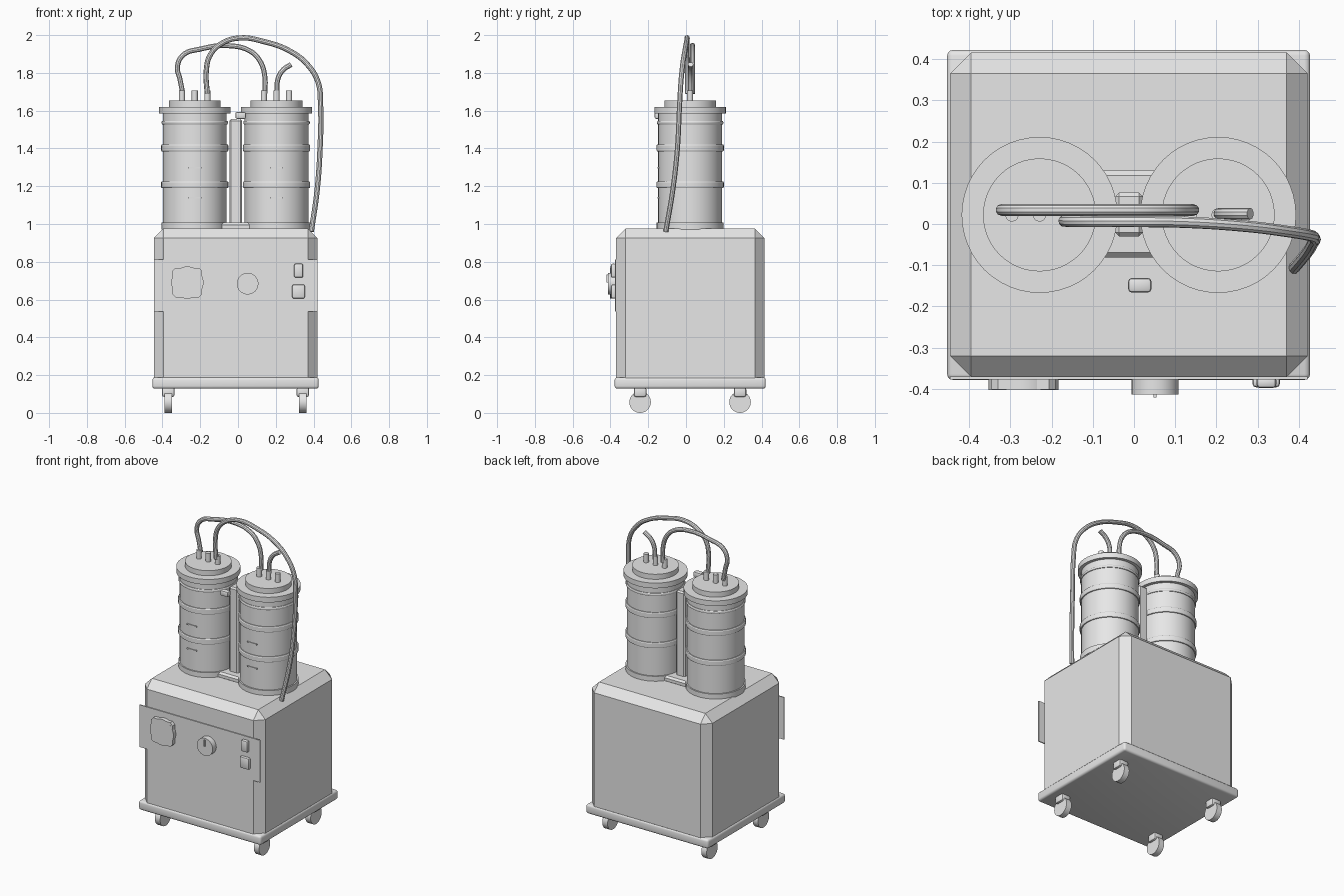
import bpy, bmesh, math
from mathutils import Vector, Matrix

if "Cube" in bpy.data.objects:
    bpy.data.objects.remove(bpy.data.objects["Cube"])

grey = bpy.data.materials.new("light grey")
grey.diffuse_color = (0.8, 0.8, 0.8, 1)
grey.use_nodes = True
grey.node_tree.nodes["Principled BSDF"].inputs["Base Color"].default_value = grey.diffuse_color


def finish(name, bm, smooth=False):
    bmesh.ops.recalc_face_normals(bm, faces=bm.faces)
    me = bpy.data.meshes.new(name)
    bm.to_mesh(me)
    bm.free()
    me.materials.append(grey)
    ob = bpy.data.objects.new(name, me)
    bpy.context.collection.objects.link(ob)
    if smooth:
        bpy.context.view_layer.objects.active = ob
        bpy.ops.object.select_all(action='DESELECT')
        ob.select_set(True)
        bpy.ops.object.shade_smooth_by_angle(angle=math.radians(30))
    return ob


def box(name, lo, hi, bevel=0.0, segments=1):
    lo, hi = Vector(lo), Vector(hi)
    bm = bmesh.new()
    bmesh.ops.create_cube(bm, size=1, matrix=Matrix.Translation((lo + hi) / 2)
                          @ Matrix.Diagonal((*(hi - lo), 1)))
    if bevel:
        bmesh.ops.bevel(bm, geom=list(bm.edges), offset=bevel, segments=segments,
                        profile=0.5, affect='EDGES')
    return finish(name, bm, segments > 1)


def lathe(name, profile, origin, sides=48, axis='Z'):
    """Closed solid from (radius, height) points; axis Z up, X right, or Y towards the front."""
    bm = bmesh.new()
    rot = {'Z': Matrix.Identity(4), 'X': Matrix.Rotation(math.pi / 2, 4, 'Y'),
           'Y': Matrix.Rotation(math.pi / 2, 4, 'X')}[axis]
    m = Matrix.Translation(origin) @ rot
    rings = [[bm.verts.new(m @ Vector((r * math.cos(a), r * math.sin(a), z)))
              for a in (2 * math.pi * i / sides for i in range(sides))] for r, z in profile]
    for a, b in zip(rings, rings[1:]):
        for i in range(sides):
            j = (i + 1) % sides
            bm.faces.new((a[i], a[j], b[j], b[i]))
    bm.faces.new(rings[0])
    bm.faces.new(rings[-1])
    return finish(name, bm, True)


def hose(name, points, radius=0.014):
    cu = bpy.data.curves.new(name, 'CURVE')
    cu.dimensions = '3D'
    cu.bevel_depth, cu.bevel_resolution = radius, 3
    cu.use_fill_caps, cu.resolution_u = True, 8
    sp = cu.splines.new('BEZIER')
    sp.bezier_points.add(len(points) - 1)
    for bp, p in zip(sp.bezier_points, points):
        bp.co = p
        bp.handle_left_type = bp.handle_right_type = 'AUTO'
    tmp = bpy.data.objects.new(name + "_path", cu)
    bpy.context.collection.objects.link(tmp)
    bpy.context.view_layer.update()
    me = bpy.data.meshes.new_from_object(tmp.evaluated_get(bpy.context.evaluated_depsgraph_get()))
    bpy.data.objects.remove(tmp)
    bm = bmesh.new()
    bm.from_mesh(me)
    finish(name, bm, True)


CX, CY = -0.013, 0.022

# cabinet, base tray and front panel
box("cabinet", (-0.446, -0.371, 0.135), (0.421, 0.416, 0.976), 0.051)
box("base_tray", (-0.453, -0.378, 0.128), (0.427, 0.422, 0.188), 0.014, 3)
box("front_panel", (-0.446, -0.377, 0.538), (0.421, -0.370, 0.812))

# four casters
for sx, side in ((-1, "left"), (1, "right")):
    x = CX + 0.356 * sx
    for y, end in ((-0.243, "front"), (0.286, "back")):
        box(f"{end}_{side}_caster_bracket", (x - 0.033, y - 0.033, 0.085),
            (x + 0.033, y + 0.033, 0.135), 0.01, 2)
        lathe(f"{end}_{side}_caster_wheel", [(0.057, -0.019), (0.057, 0.019)],
              (x, y, 0.057), 32, 'X')

# two canisters with ribs, stepped lids, spigots and level marks
canister = [(0.177, 0.97), (0.177, 1.008), (0.169, 1.008)]
for z0, z1, r in ((1.19, 1.225, 0.178), (1.385, 1.42, 0.178), (1.528, 1.545, 0.176)):
    canister += [(0.169, z0), (r - 0.003, z0), (r, z0 + 0.005),
                 (r, z1 - 0.005), (r - 0.003, z1), (0.169, z1)]
canister += [(0.169, 1.586)]
lid = [(0.165, 1.586), (0.189, 1.586), (0.189, 1.62), (0.137, 1.62), (0.137, 1.653)]
for x, side in ((-0.229, "left"), (0.204, "right")):
    lathe(f"{side}_canister", canister, (x, CY, 0))
    lathe(f"{side}_lid", lid, (x, CY, 0))
    for i in (-1, 0, 1):
        lathe(f"{side}_spigot_{i + 2}", [(0.016, 1.645), (0.016, 1.708)],
              (x + 0.067 * i, CY, 0), 20)
    for n, z in enumerate((1.14, 1.298)):
        box(f"{side}_level_mark_{n + 1}", (x - 0.035, -0.151, z - 0.004),
            (x + 0.035, -0.138, z + 0.004))

# centre post, foot and latch between the canisters
box("post_foot", (-0.10, -0.081, 0.965), (0.08, 0.13, 1.008), 0.012)
box("centre_post", (-0.045, -0.03, 0.99), (0.021, 0.076, 1.555), 0.009)
box("post_latch", (-0.014, -0.166, 1.557), (0.042, -0.131, 1.592), 0.008, 2)

# hoses
hose("link_hose", [(-0.292, 0.034, 1.69), (-0.308, 0.034, 1.77), (-0.321, 0.034, 1.83),
                   (-0.29, 0.034, 1.895), (-0.2, 0.034, 1.926), (-0.05, 0.034, 1.944),
                   (0.065, 0.034, 1.915), (0.118, 0.034, 1.86), (0.142, 0.034, 1.78),
                   (0.142, 0.034, 1.69)])
hose("long_hose", [(-0.163, 0.008, 1.69), (-0.168, 0.007, 1.81), (-0.147, 0.006, 1.895),
                   (-0.084, 0.006, 1.957), (0.012, 0.006, 1.985), (0.128, 0.004, 1.968),
                   (0.276, -0.006, 1.915), (0.371, -0.018, 1.84), (0.424, -0.027, 1.75),
                   (0.437, -0.034, 1.63), (0.434, -0.046, 1.395), (0.419, -0.07, 1.18),
                   (0.388, -0.107, 0.96)])
hose("short_hose", [(0.206, 0.025, 1.69), (0.212, 0.025, 1.77), (0.238, 0.025, 1.815),
                    (0.282, 0.025, 1.845)])

# gauge: round dial over a square bezel
lathe("gauge_dial", [(0.085, 0), (0.085, 0.03)], (-0.268, -0.372, 0.69), 40, 'Y')
bezel = bmesh.new()
pts = []
for sx, sz in ((1, 1), (-1, 1), (-1, -1), (1, -1)):
    corner = [(0.078, 0.062), (0.07, 0.07), (0.062, 0.078)]
    if sx * sz < 0:
        corner.reverse()
    pts += [(-0.268 + sx * a, 0.69 + sz * b) for a, b in corner]
face = bezel.faces.new([bezel.verts.new((x, -0.372, z)) for x, z in pts])
ext = bmesh.ops.extrude_face_region(bezel, geom=[face])
bmesh.ops.translate(bezel, vec=(0, -0.029, 0),
                    verts=[v for v in ext["geom"] if isinstance(v, bmesh.types.BMVert)])
finish("gauge_bezel", bezel)

# regulator knob with pointer
lathe("regulator_knob", [(0.057, 0), (0.057, 0.042)], (0.051, -0.372, 0.684), 32, 'Y')
box("knob_pointer", (0.047, -0.421, 0.69), (0.055, -0.41, 0.732))

# switch and socket
box("power_switch", (0.297, -0.398, 0.716), (0.345, -0.370, 0.79), 0.009, 2)
box("power_socket", (0.287, -0.396, 0.605), (0.354, -0.370, 0.68), 0.009, 2)
